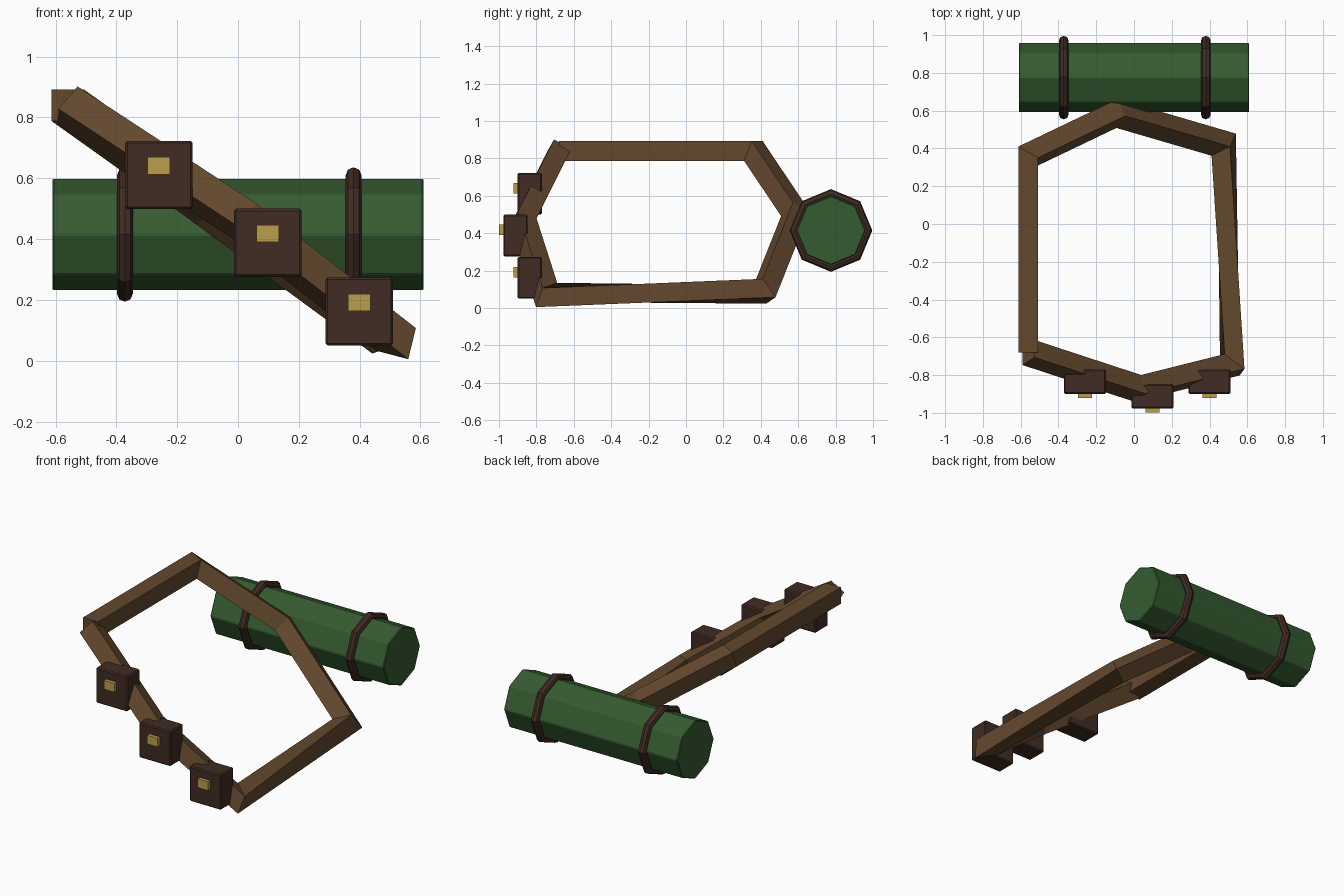
import bpy, bmesh, math
from mathutils import Vector, Matrix

if "Cube" in bpy.data.objects:
    bpy.data.objects.remove(bpy.data.objects["Cube"])


def material(name, rgb):
    m = bpy.data.materials.new(name)
    m.diffuse_color = (*rgb, 1)
    m.use_nodes = True
    m.node_tree.nodes["Principled BSDF"].inputs["Base Color"].default_value = m.diffuse_color
    return m


STRAP = material("strap brown", (0.125, 0.065, 0.027))
DARK = material("dark leather", (0.052, 0.025, 0.017))
GREEN = material("blanket green", (0.036, 0.105, 0.030))
BRASS = material("brass", (0.50, 0.34, 0.075))


def finish(name, bm, mat, bevel=0):
    bmesh.ops.recalc_face_normals(bm, faces=bm.faces)
    me = bpy.data.meshes.new(name)
    bm.to_mesh(me)
    bm.free()
    me.materials.append(mat)
    ob = bpy.data.objects.new(name, me)
    bpy.context.collection.objects.link(ob)
    if bevel:
        mod = ob.modifiers.new("bevel", 'BEVEL')
        mod.width = bevel
        mod.segments = 1
    return ob


def box(name, centre, size, mat, bevel=0):
    bm = bmesh.new()
    bmesh.ops.create_cube(bm, size=1, matrix=Matrix.Translation(centre) @ Matrix.Diagonal((*size, 1)))
    return finish(name, bm, mat, bevel)


# Strap: square section carried round the loop with mitred corners
path = [Vector(p) for p in (
    (-0.56, -0.68, 0.84), (-0.56, 0.36, 0.84), (-0.09, 0.585, 0.505),
    (0.475, 0.42, 0.09), (0.52, -0.745, 0.07), (0.02, -0.87, 0.46),
    (-0.56, -0.68, 0.84))]
h = 0.0525
ring = [path[0] + Vector((x, 0, z)) for x, z in ((-h, -h), (h, -h), (h, h), (-h, h))]
bm = bmesh.new()
rings = [[bm.verts.new(v) for v in ring]]
for i in range(1, len(path)):
    d = (path[i] - path[i - 1]).normalized()
    n = d
    if i + 1 < len(path):
        n = d + (path[i + 1] - path[i]).normalized()
    if i == 4:  # the long right side is twisted a little
        turn = Matrix.Rotation(math.radians(-33), 3, d)
        ring = [path[3] + turn @ (v - path[3]) for v in ring]
    ring = [v + d * ((path[i] - v).dot(n) / d.dot(n)) for v in ring]
    rings.append([bm.verts.new(v) for v in ring])
for a, b in zip(rings, rings[1:]):
    for k in range(4):
        bm.faces.new((a[k], a[(k + 1) % 4], b[(k + 1) % 4], b[k]))
bm.faces.new(rings[0])
bm.faces.new(rings[-1])
finish("strap", bm, STRAP)

# Pouches with brass clasps
for i, (x, y, z) in enumerate(((-0.26, -0.835, 0.611), (0.098, -0.912, 0.388), (0.399, -0.835, 0.162)), 1):
    box(f"pouch_{i}", (x, y, z), (0.222, 0.13, 0.224), DARK, 0.007)
    box(f"clasp_{i}", (x, y - 0.07, z + 0.03), (0.074, 0.034, 0.056), BRASS)

# Bedroll: eight-sided roll lying along x
RY, RZ = 0.775, 0.415
along_x = Matrix.Translation((0, RY, RZ)) @ Matrix.Rotation(math.pi / 2, 4, 'Y')
bm = bmesh.new()
bmesh.ops.create_cone(bm, cap_ends=True, segments=8, radius1=0.185, radius2=0.185, depth=1.22, matrix=along_x)
finish("bedroll", bm, GREEN, 0.005)

# Bands round the bedroll
for side, x in (("left", -0.372), ("right", 0.38)):
    bm = bmesh.new()
    loops = []
    for i in range(8):
        a = math.tau * i / 8
        loop = []
        for j in range(8):
            b = math.tau * j / 8
            r = 0.195 + 0.026 * math.cos(b)
            loop.append(bm.verts.new((x + 0.026 * math.sin(b), RY + r * math.cos(a), RZ + r * math.sin(a))))
        loops.append(loop)
    for i in range(8):
        p, q = loops[i], loops[(i + 1) % 8]
        for j in range(8):
            k = (j + 1) % 8
            bm.faces.new((p[j], p[k], q[k], q[j]))
    finish(f"band_{side}", bm, DARK)
